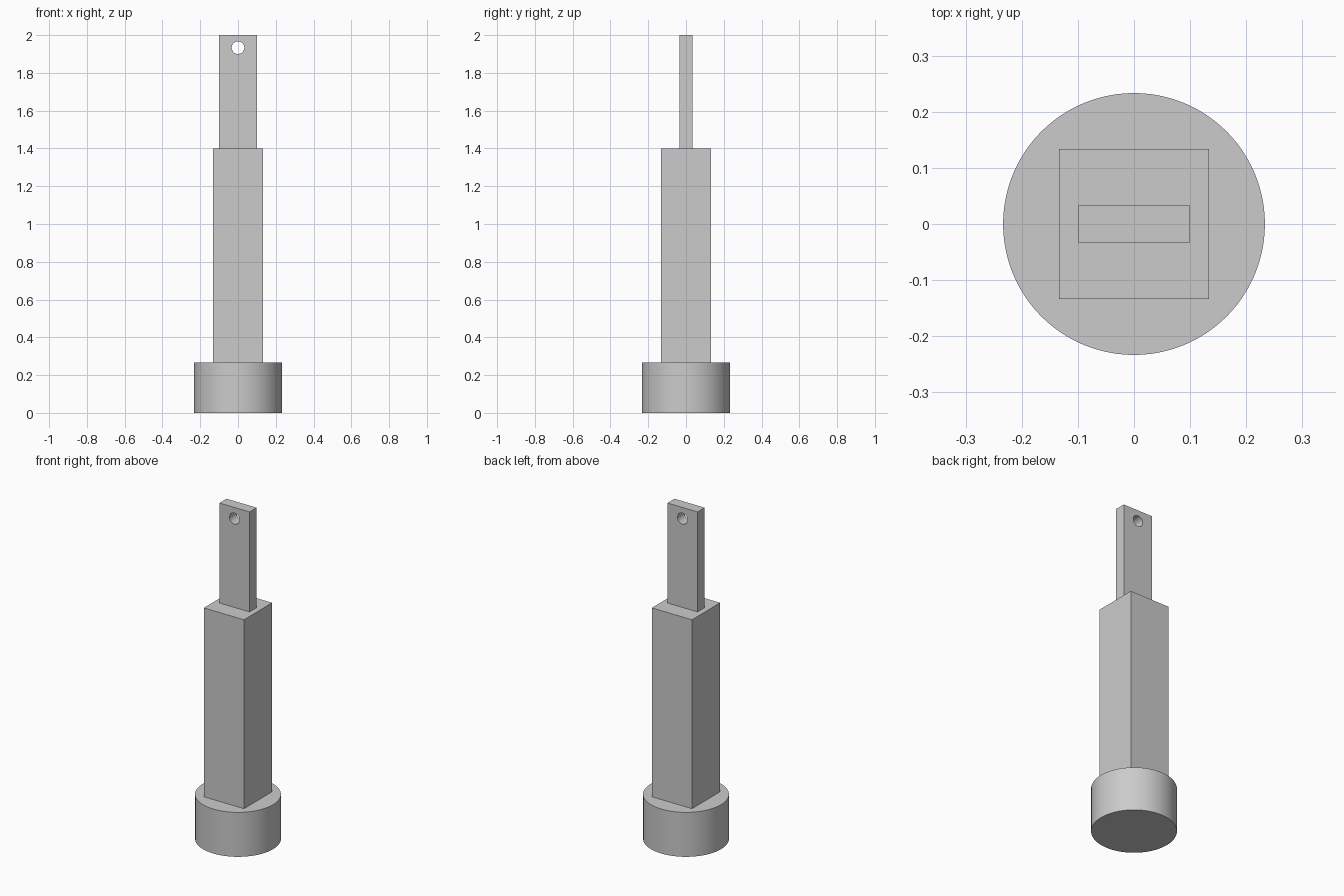
import bpy
import math

cube = bpy.data.objects.get("Cube")
if cube:
    bpy.data.objects.remove(cube, do_unlink=True)

U = 2 / 30  # design unit: the whole pin is 30 units tall

grey = bpy.data.materials.new("light grey")
grey.use_nodes = True
colour = (0.6, 0.6, 0.6, 1)
grey.diffuse_color = colour
grey.node_tree.nodes["Principled BSDF"].inputs["Base Color"].default_value = colour


def finish(name):
    ob = bpy.context.object
    ob.name = ob.data.name = name
    ob.data.materials.append(grey)
    return ob


def box(name, width, depth, bottom, top):
    bpy.ops.mesh.primitive_cube_add(size=1, location=(0, 0, (bottom + top) / 2 * U))
    bpy.context.object.scale = (width * U, depth * U, (top - bottom) * U)
    bpy.ops.object.transform_apply(location=False, rotation=False, scale=True)
    return finish(name)


def cylinder(name, radius, length, z, sides, tilt=0):
    bpy.ops.mesh.primitive_cylinder_add(vertices=sides, radius=radius * U, depth=length * U,
                                        location=(0, 0, z * U), rotation=(tilt, 0, 0))
    bpy.ops.object.shade_smooth_by_angle(angle=math.radians(30))
    return finish(name)


# Round foot and square shaft
cylinder("round_base", 3.5, 4, 2, 96)
box("square_shaft", 4, 4, 4, 21)

# Flat tab with a cross hole near its top
tab = box("flat_tab", 3, 1, 21, 30)
cutter = cylinder("hole_cutter", 0.5, 3, 29, 48, math.pi / 2)
cutter.hide_render = True
cutter.hide_set(True)

hole = tab.modifiers.new("pin_hole", "BOOLEAN")
hole.operation = "DIFFERENCE"
hole.solver = "EXACT"
hole.object = cutter
bpy.context.view_layer.objects.active = tab
tab.select_set(True)
bpy.ops.object.modifier_apply(modifier=hole.name)
bpy.data.objects.remove(cutter, do_unlink=True)
bpy.ops.object.shade_smooth_by_angle(angle=math.radians(30))
